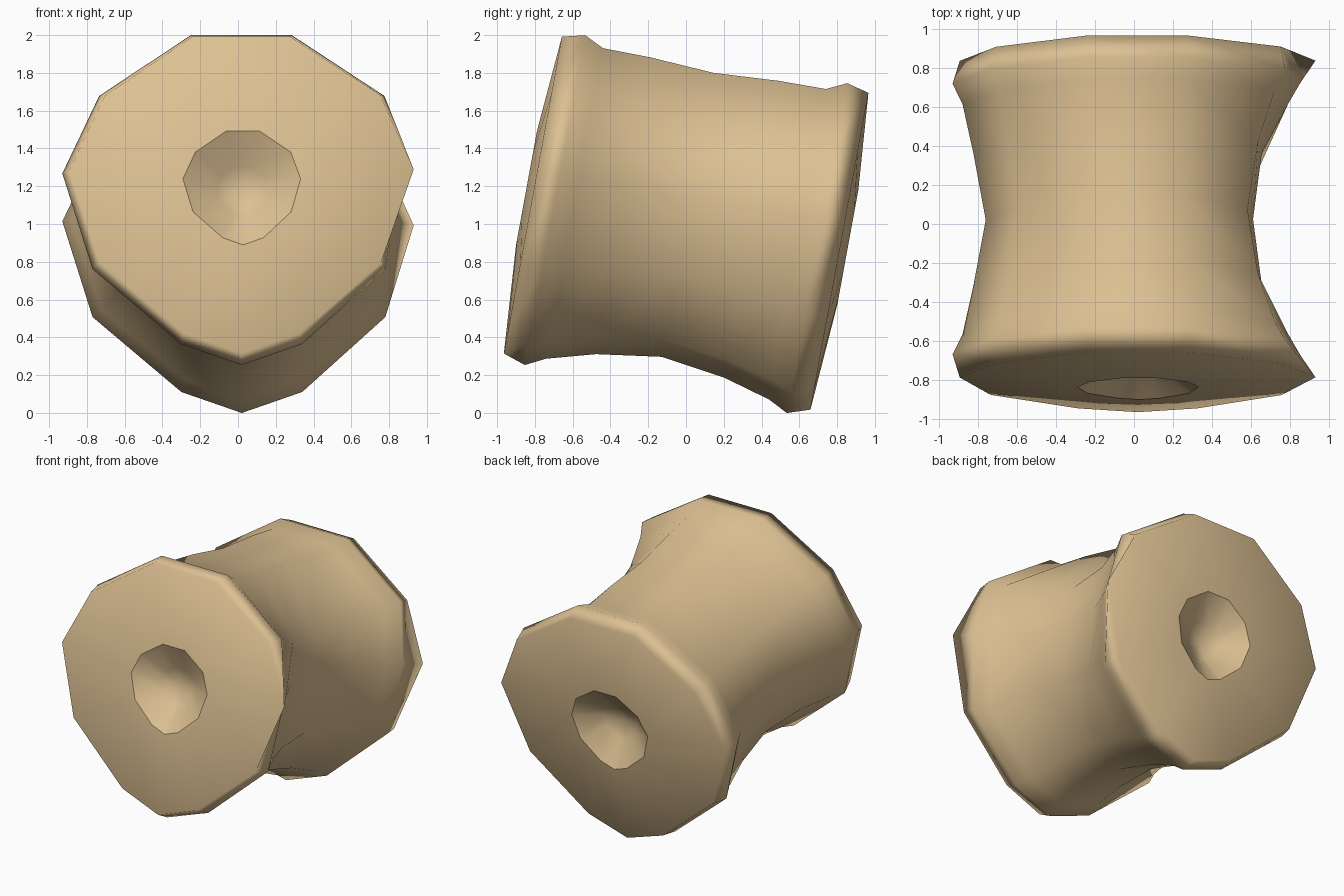
import bpy, bmesh, math

if "Cube" in bpy.data.objects:
    bpy.data.objects.remove(bpy.data.objects["Cube"])

# Material
wood = bpy.data.materials.new("tan wood")
wood.diffuse_color = (0.72, 0.53, 0.29, 1)
wood.use_nodes = True
wood.node_tree.nodes["Principled BSDF"].inputs["Base Color"].default_value = wood.diffuse_color

# Tilted spool axis: s runs front to back along it, t is across (upwards)
TILT = math.atan2(0.18, 0.983)


def place(x, s, t):
    c, n = math.cos(TILT), math.sin(TILT)
    return (x, s * c + t * n, 1 - s * n + t * c)


# Eleven-sided rim outline (x, t), starting at the right-hand corner
rim = [(.93, .143), (.775, .56), (.285, .887), (-.25, .887), (-.735, .56),
       (-.93, .143), (-.77, -.372), (-.30, -.775), (.02, -.888),
       (.34, -.775), (.78, -.372)]

# Half profile from waist to face:
# s, scale below, scale of flatter top, scale at left, scale beside dent, x of dent
half = [(0.0, .805, .917, .817, .75, .61), (.345, .86, .94, .885, .82, .655),
        (.60, .94, .943, .945, .93, .79), (.705, 1, 1, 1, 1, .85),
        (.825, .955, .966, .96, .97, .93)]
profile = [(-p[0],) + p[1:] for p in reversed(half[1:])] + half

bm = bmesh.new()


def ring(points):
    return [bm.verts.new(place(*p)) for p in points]


def bridge(a, b):
    n = len(a)
    for i in range(n):
        bm.faces.new((a[i], a[(i + 1) % n], b[(i + 1) % n], b[i]))


# Body rings
rings = []
for s, low, top, left, beside, dent in profile:
    pts = []
    for i, (x, t) in enumerate(rim):
        k = {2: top, 3: top, 4: left, 5: left, 1: beside, 10: beside}.get(i, low)
        pts.append((dent, s, t) if i == 0 else (x * k, s, t * k))
    rings.append(ring(pts))
for a, b in zip(rings, rings[1:]):
    bridge(a, b)

# Slightly domed end faces with a crisp-edged bowl dimple
for side, edge in ((-1, rings[0]), (1, rings[-1])):
    lip = ring([(.02 + .335 * x, side * .865, .035 + .345 * t) for x, t in rim])
    floor = ring([(.02 + .15 * x, side * .745, .035 + .15 * t) for x, t in rim])
    bridge(edge, lip)
    bridge(lip, floor)
    tip = bm.verts.new(place(.02, side * .70, .035))
    for i in range(11):
        bm.faces.new((floor[i], floor[(i + 1) % 11], tip))
        bm.edges.get((lip[i], lip[(i + 1) % 11])).smooth = False

bmesh.ops.recalc_face_normals(bm, faces=bm.faces)
for f in bm.faces:
    f.smooth = True
mesh = bpy.data.meshes.new("spool")
bm.to_mesh(mesh)
bm.free()
mesh.materials.append(wood)
spool = bpy.data.objects.new("spool", mesh)
bpy.context.collection.objects.link(spool)

# Large faces keep their shading, the rounded rims blend between them
weighted = spool.modifiers.new("weighted shading", 'WEIGHTED_NORMAL')
weighted.keep_sharp = True
